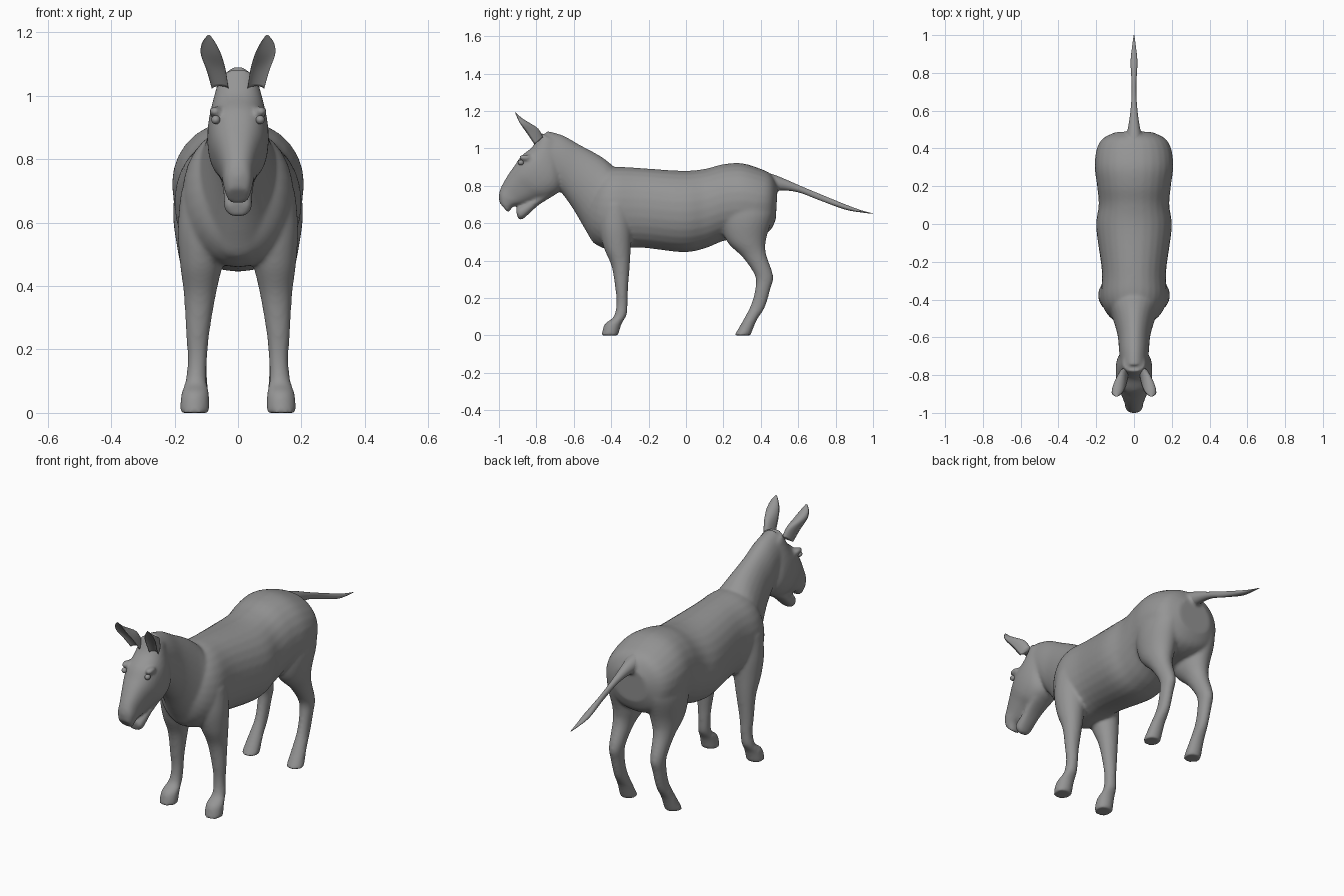
import bpy
import bmesh
from math import sin, cos, pi, copysign
from mathutils import Vector, Matrix

default_cube = bpy.data.objects.get("Cube")
if default_cube:
    bpy.data.objects.remove(default_cube, do_unlink=True)

SIDES = 28
STEPS = 5


def make_material(name, value):
    material = bpy.data.materials.new(name)
    color = (value, value, value, 1)
    material.diffuse_color = color
    material.use_nodes = True
    material.node_tree.nodes["Principled BSDF"].inputs["Base Color"].default_value = color
    return material


grey = make_material("donkey grey", 0.3)


def station(front, back, width, x=0):
    """One cross-section: two opposite edge points in the side plane, half width, x centre."""
    return Vector((*front, *back, width, x))


def smooth_path(points):
    """Catmull-Rom interpolation through the cross-sections."""
    padded = [points[0]] + points + [points[-1]]
    path = []
    for a, b, c, d in zip(padded, padded[1:], padded[2:], padded[3:]):
        for step in range(STEPS):
            t = step / STEPS
            path.append(b + (c - a) * (t / 2)
                        + (a * 2 - b * 5 + c * 4 - d) * (t * t / 2)
                        + (b * 3 - a - c * 3 + d) * (t ** 3 / 2))
    return path + [points[-1]]


def loft(bm, stations, side=1, power=2.0, cup=1.0):
    """Skin rounded sections; cup rescales the front half to hollow it out."""
    rings = []
    for fy, fz, by, bz, width, x in smooth_path([station(*s) for s in stations]):
        ring = []
        for i in range(SIDES):
            angle = 2 * pi * i / SIDES
            u = copysign(abs(cos(angle)) ** (2 / power), cos(angle))
            v = copysign(abs(sin(angle)) ** (2 / power), sin(angle))
            if v > 0:
                v *= cup
            ring.append(bm.verts.new((side * (x + u * width),
                                      (fy + by) / 2 + v * (fy - by) / 2,
                                      (fz + bz) / 2 + v * (fz - bz) / 2)))
        rings.append(ring)
    for low, high in zip(rings, rings[1:]):
        for i in range(SIDES):
            j = (i + 1) % SIDES
            bm.faces.new((low[i], low[j], high[j], high[i]))
    bm.faces.new(rings[0])
    bm.faces.new(rings[-1])


def ball(bm, center, size):
    matrix = Matrix.Translation(center) @ Matrix.Diagonal((*size, 1))
    bmesh.ops.create_uvsphere(bm, u_segments=20, v_segments=12, radius=1, matrix=matrix)


def make_object(name, bm):
    bmesh.ops.recalc_face_normals(bm, faces=bm.faces[:])
    mesh = bpy.data.meshes.new(name)
    bm.to_mesh(mesh)
    bm.free()
    for polygon in mesh.polygons:
        polygon.use_smooth = True
    mesh.materials.append(grey)
    obj = bpy.data.objects.new(name, mesh)
    bpy.context.scene.collection.objects.link(obj)
    return obj


# Barrel of the body, chest to rump
trunk = [
    ((-.50, .80), (-.54, .60), .09),
    ((-.44, .88), (-.50, .51), .145),
    ((-.37, .90), (-.42, .46), .175),
    ((-.25, .895), (-.25, .47), .17),
    ((-.02, .88), (-.02, .445), .20),
    ((.10, .89), (.10, .465), .187),
    ((.20, .915), (.20, .505), .195),
    ((.30, .92), (.30, .52), .208),
    ((.40, .89), (.39, .53), .198),
    ((.455, .86), (.45, .56), .165),
    ((.49, .80), (.48, .62), .10),
]
# Neck, withers to poll
neck = [
    ((-.34, .86), (-.43, .47), .15),
    ((-.40, .915), (-.49, .49), .14),
    ((-.46, .96), (-.53, .55), .115),
    ((-.57, 1.02), (-.60, .67), .088),
    ((-.66, 1.07), (-.66, .755), .08),
    ((-.75, 1.095), (-.70, .80), .075),
]
# Head, poll to upper lip
head = [
    ((-.78, 1.085), (-.68, 1.02), .06),
    ((-.82, 1.01), (-.66, .86), .088),
    ((-.88, .96), (-.67, .78), .097),
    ((-.915, .91), (-.73, .735), .09),
    ((-.95, .86), (-.80, .72), .07),
    ((-.985, .80), (-.87, .70), .052),
    ((-1.0, .755), (-.92, .69), .047),
    ((-.998, .71), (-.95, .655), .036),
]
# Lower jaw
jaw = [
    ((-.76, .78), (-.72, .74), .06),
    ((-.82, .73), (-.79, .695), .05),
    ((-.87, .70), (-.845, .645), .046),
    ((-.90, .685), (-.875, .62), .044),
    ((-.91, .67), (-.897, .62), .032),
]
# Foreleg, shoulder to hoof
foreleg = [
    ((-.46, .70), (-.30, .70), .08, .10),
    ((-.465, .58), (-.29, .58), .085, .105),
    ((-.44, .47), (-.295, .47), .068, .115),
    ((-.398, .37), (-.30, .38), .051, .12),
    ((-.378, .25), (-.31, .25), .037, .127),
    ((-.372, .17), (-.312, .17), .031, .128),
    ((-.387, .10), (-.317, .11), .033, .132),
    ((-.435, .06), (-.345, .06), .044, .135),
    ((-.452, 0), (-.362, 0), .047, .137),
]
# Hind leg, thigh to hoof
hind_leg = [
    ((.18, .74), (.46, .76), .09, .10),
    ((.19, .60), (.47, .66), .09, .115),
    ((.22, .50), (.43, .52), .075, .115),
    ((.305, .415), (.427, .44), .051, .122),
    ((.368, .32), (.466, .32), .037, .125),
    ((.37, .25), (.452, .25), .032, .127),
    ((.348, .165), (.422, .15), .03, .128),
    ((.305, .08), (.378, .08), .037, .132),
    ((.258, 0), (.345, 0), .045, .135),
]
# Tail, rump to tip
tail = [
    ((.40, .88), (.44, .76), .06),
    ((.49, .852), (.50, .775), .035),
    ((.61, .80), (.60, .765), .018),
    ((.73, .75), (.72, .72), .012),
    ((.86, .697), (.85, .673), .018),
    ((.94, .668), (.94, .657), .01),
    ((1.0, .652), (.999, .65), .002),
]
# Ear, base to tip, hollow towards the front
ear = [
    ((-.855, .98), (-.765, 1.06), .026, .056),
    ((-.91, 1.055), (-.79, 1.105), .03, .069),
    ((-.935, 1.125), (-.835, 1.135), .032, .085),
    ((-.931, 1.17), (-.875, 1.16), .022, .092),
    ((-.916, 1.19), (-.912, 1.192), .004, .092),
]

# One continuous skin over trunk, neck, head and legs
skin = bmesh.new()
loft(skin, trunk, power=2.1)
loft(skin, neck)
loft(skin, head, power=2.4)
loft(skin, jaw, power=2.3)
loft(skin, tail[:4])
for side in (1, -1):
    loft(skin, foreleg, side)
    loft(skin, hind_leg, side)
    ball(skin, (side * .072, -.86, .95), (.02, .035, .018))
body = make_object("body_and_legs", skin)
remesh = body.modifiers.new("Blend parts", 'REMESH')
remesh.mode = 'VOXEL'
remesh.voxel_size = 0.008
remesh.use_smooth_shade = True
relax = body.modifiers.new("Soften joins", 'SMOOTH')
relax.factor = 0.5
relax.iterations = 10

# Tail, ears and eyes
bm = bmesh.new()
loft(bm, tail)
make_object("tail", bm)
for label, side in (("left", 1), ("right", -1)):
    bm = bmesh.new()
    loft(bm, ear, side, cup=-0.25)
    make_object(label + "_ear", bm)
    bm = bmesh.new()
    ball(bm, (side * .07, -.883, .924), (.014, .016, .014))
    make_object(label + "_eye", bm)
